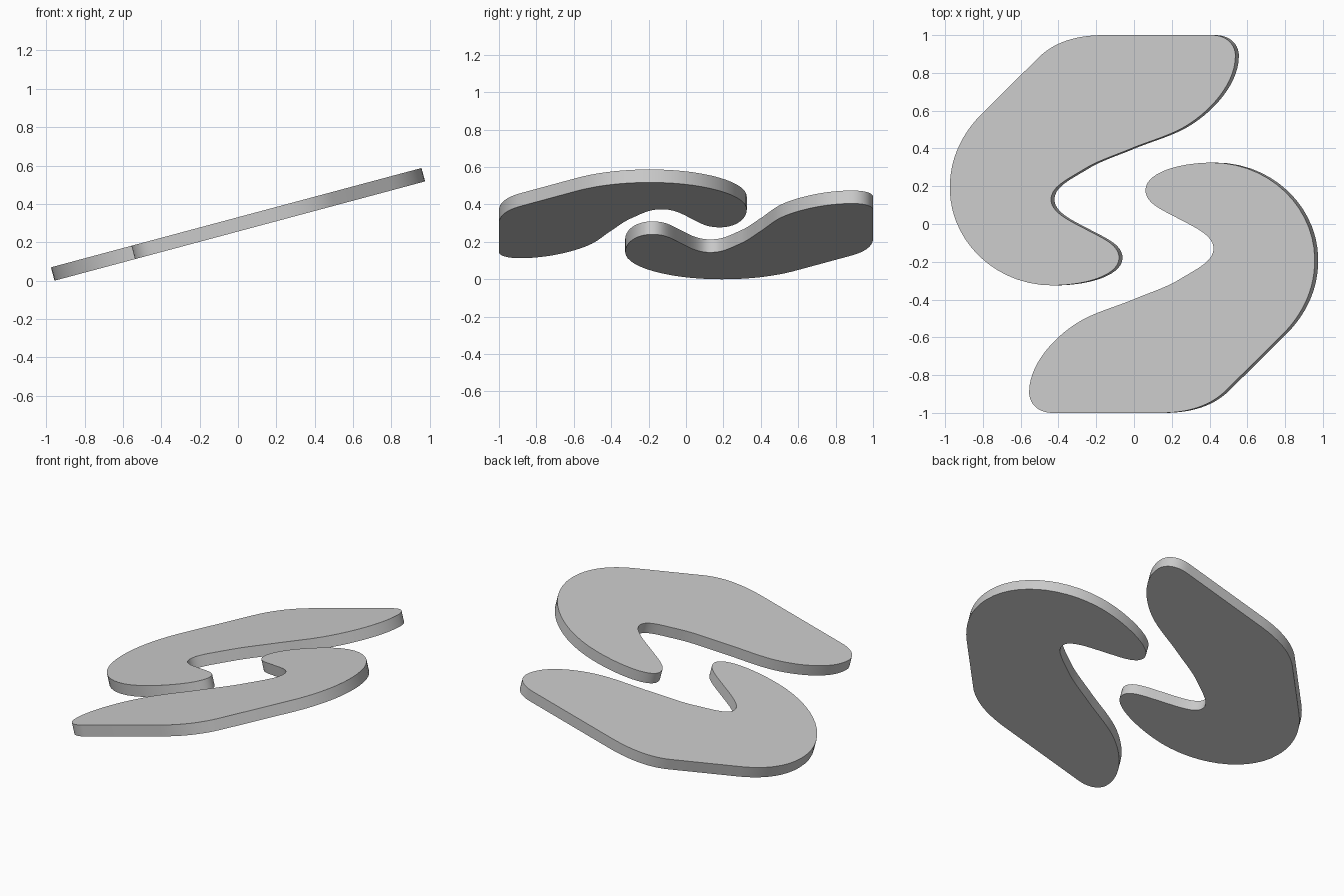
import bpy, bmesh, math
from mathutils import Vector, Matrix

if "Cube" in bpy.data.objects:
    bpy.data.objects.remove(bpy.data.objects["Cube"])

TILT = math.radians(15)
THICK = 0.072

# Outline knots: x, y, tangent x, tangent y, handle in, handle out (0 = straight)
KNOTS = [
    (-0.15, 1.00, 1, 0, 0.14, 0),
    (0.42, 1.00, 1, 0, 0, 0.08),
    (0.546, 0.89, 0, -1, 0.06, 0.15),
    (0.279, 0.516, -0.86, -0.51, 0.15, 0.10),
    (-0.009, 0.398, -0.92, -0.39, 0.10, 0.08),
    (-0.249, 0.294, -0.85, -0.52, 0.08, 0.12),
    (-0.43, 0.128, 0, -1, 0.07, 0.07),
    (-0.234, -0.034, 0.88, -0.47, 0.10, 0.09),
    (-0.07, -0.18, 0, -1, 0.07, 0.09),
    (-0.424, -0.325, -1, 0, 0.18, 0.30),
    (-0.966, 0.19, 0, 1, 0.28, 0.18),
    (-0.79, 0.59, 0.71, 0.70, 0.13, 0),
    (-0.495, 0.882, 0.71, 0.70, 0, 0.12),
]


def outline(steps=14):
    pts = []
    for i, a in enumerate(KNOTS):
        b = KNOTS[(i + 1) % len(KNOTS)]
        p0, p3 = Vector(a[:2]), Vector(b[:2])
        p1 = p0 + Vector(a[2:4]) * a[5]
        p2 = p3 - Vector(b[2:4]) * b[4]
        n = steps if a[5] else 1
        for k in range(n):
            t = k / n
            s = 1 - t
            pts.append(p0 * s**3 + p1 * 3 * s * s * t + p2 * 3 * s * t * t + p3 * t**3)
    return pts


grey = bpy.data.materials.new("plain grey")
grey.diffuse_color = (0.6, 0.6, 0.6, 1)
grey.use_nodes = True
grey.node_tree.nodes["Principled BSDF"].inputs["Base Color"].default_value = grey.diffuse_color


def hook_plate(name, turn):
    # Flat curved plate, half-turned in its own plane, then tilted
    bm = bmesh.new()
    verts = [bm.verts.new((p.x / math.cos(TILT), p.y, -THICK / 2)) for p in outline()]
    face = bm.faces.new(verts)
    ext = bmesh.ops.extrude_face_region(bm, geom=[face], use_keep_orig=True)
    top = [g for g in ext["geom"] if isinstance(g, bmesh.types.BMVert)]
    bmesh.ops.translate(bm, verts=top, vec=(0, 0, THICK))
    bmesh.ops.recalc_face_normals(bm, faces=bm.faces)
    lift = 0.966 * math.tan(TILT) + THICK / 2 * math.cos(TILT)
    bm.transform(Matrix.Translation((0, 0, lift))
                 @ Matrix.Rotation(-TILT, 4, 'Y') @ Matrix.Rotation(turn, 4, 'Z'))
    mesh = bpy.data.meshes.new(name)
    bm.to_mesh(mesh)
    bm.free()
    mesh.materials.append(grey)
    obj = bpy.data.objects.new(name, mesh)
    bpy.context.collection.objects.link(obj)
    bpy.ops.object.select_all(action='DESELECT')
    obj.select_set(True)
    bpy.context.view_layer.objects.active = obj
    bpy.ops.object.shade_smooth_by_angle(angle=math.radians(30))


# Two interlocking hooks
hook_plate("back_hook_plate", 0)
hook_plate("front_hook_plate", math.pi)
